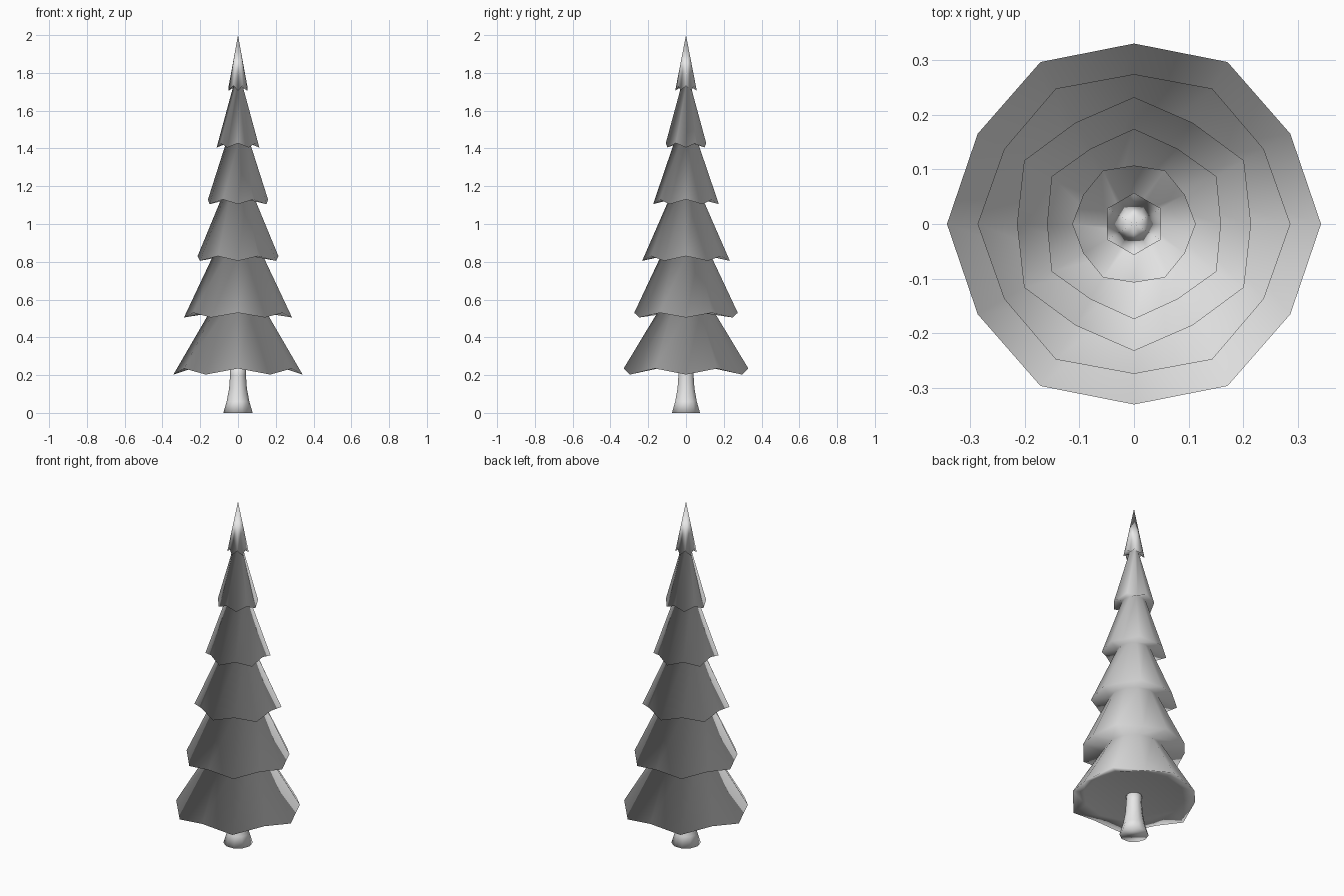
import bpy
import bmesh
from math import cos, sin, pi

cube = bpy.data.objects.get("Cube")
if cube:
    bpy.data.objects.remove(cube, do_unlink=True)

# One plain colour for the whole tree
grey = bpy.data.materials.new("light_grey")
grey.use_nodes = True
colour = (0.8, 0.8, 0.8, 1)
grey.diffuse_color = colour
grey.node_tree.nodes["Principled BSDF"].inputs["Base Color"].default_value = colour


def ring(sides, even, odd=None):
    """Circle of points; even and odd corners may differ in (radius, height)."""
    points = []
    for i in range(sides):
        r, z = odd if odd and i % 2 else even
        a = 2 * pi * i / sides
        points.append((r * cos(a), r * sin(a), z))
    return points


def loft(name, rings):
    """Closed, softly shaded skin through rings listed from bottom to top."""
    bm = bmesh.new()
    loops = [[bm.verts.new(p) for p in points] for points in rings]
    for low, high in zip(loops, loops[1:]):
        n = len(low)
        for i in range(n):
            j = (i + 1) % n
            bm.faces.new((low[i], low[j], high[j], high[i]))
    bm.faces.new(loops[0][::-1])
    bm.faces.new(loops[-1])
    bmesh.ops.remove_doubles(bm, verts=bm.verts, dist=0.0005)
    bmesh.ops.recalc_face_normals(bm, faces=bm.faces)
    mesh = bpy.data.meshes.new(name)
    bm.to_mesh(mesh)
    bm.free()
    mesh.shade_smooth()
    mesh.materials.append(grey)
    obj = bpy.data.objects.new(name, mesh)
    bpy.context.collection.objects.link(obj)


# Flared trunk
loft("trunk", [ring(10, p) for p in
               ((0.078, 0), (0.06, 0.06), (0.047, 0.13), (0.042, 0.2), (0.042, 0.26))])

# Branch tiers, bottom to top: zigzag hem (even and odd corners), then the neck
# where the tier runs into the underside of the next one
tiers = [
    ((0.342, 0.203), (0.33, 0.235), (0.152, 0.53)),
    ((0.286, 0.505), (0.274, 0.53), (0.133, 0.83)),
    ((0.214, 0.83), (0.232, 0.805), (0.09, 1.13)),
    ((0.159, 1.13), (0.174, 1.105), (0.064, 1.428)),
    ((0.113, 1.405), (0.107, 1.428), (0.025, 1.73)),
    ((0.049, 1.732), (0.057, 1.706), (0, 2.0)),
]
skirts = [ring(12, (0.27, 0.238))]  # recessed underside of the lowest tier
for even, odd, neck in tiers:
    skirts += [ring(12, even, odd), ring(12, neck)]
loft("foliage", skirts)
